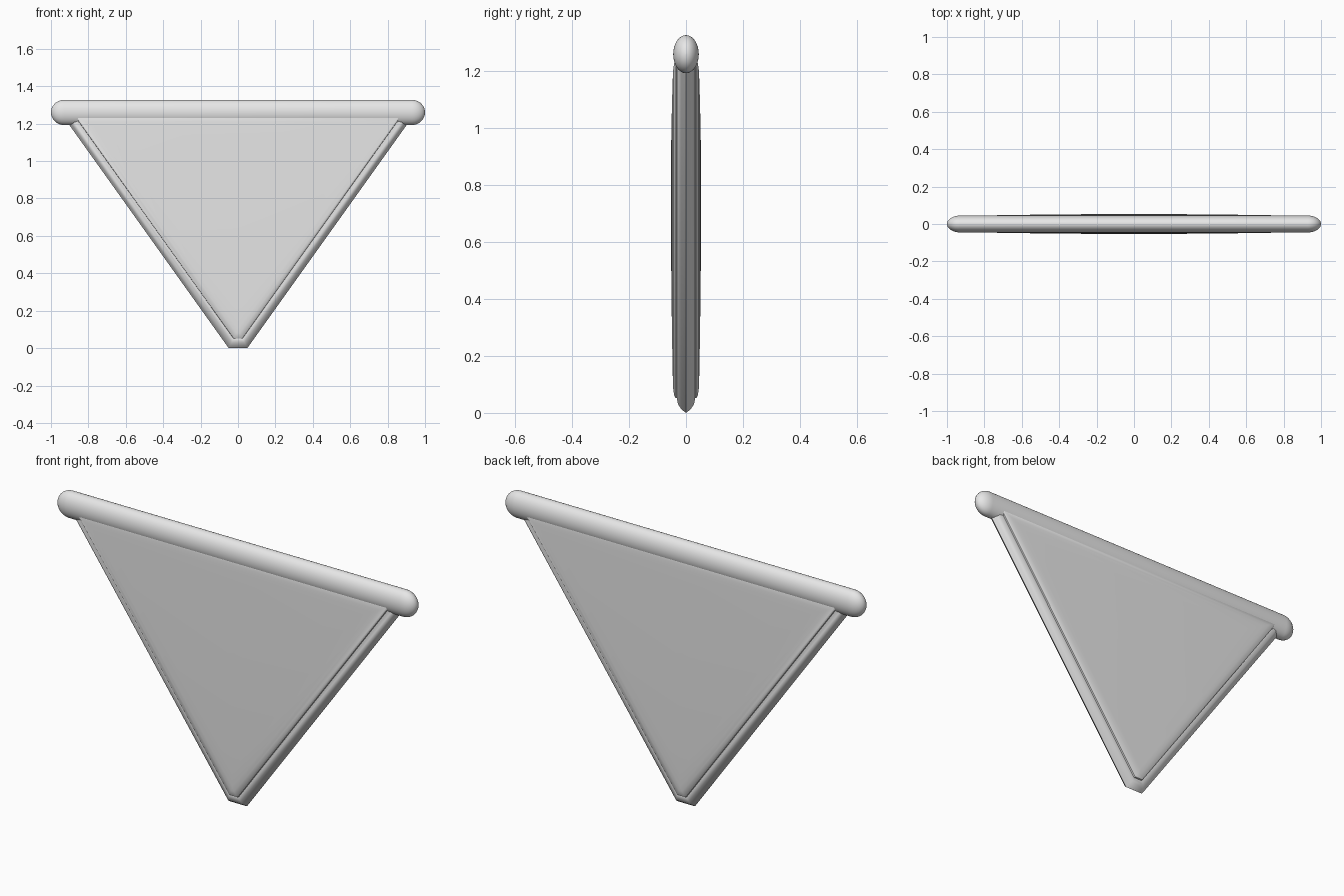
import bpy, bmesh, math

if "Cube" in bpy.data.objects:
    bpy.data.objects.remove(bpy.data.objects["Cube"])

grey = bpy.data.materials.new("plain grey")
grey.diffuse_color = (0.8, 0.8, 0.8, 1)
grey.use_nodes = True
grey.node_tree.nodes["Principled BSDF"].inputs["Base Color"].default_value = grey.diffuse_color

SLOPE = 0.714                              # sideways run of the slanted edges per unit height
STRETCH = math.sqrt(1 + SLOPE * SLOPE)
TOP = 1.29


def outline(d):
    """Blunt-tipped triangle in x/z, moved inwards by d on every side."""
    z0 = max(d, (d * STRETCH - 0.05) / SLOPE)
    z1 = TOP - d
    half = lambda z: max(0.0, 0.05 + SLOPE * z - d * STRETCH)
    return [(-half(z0), z0), (half(z0), z0), (half(z1), z1), (-half(z1), z1)]


def loft(name, loops, closed=False, angle=30):
    """Skin a list of equal-length point loops, capping the ends unless closed."""
    bm = bmesh.new()
    rings = [[bm.verts.new(p) for p in loop] for loop in loops]
    n = len(rings[0])
    for a, b in zip(rings, rings[1:] + rings[:1] if closed else rings[1:]):
        for i in range(n):
            j = (i + 1) % n
            bm.faces.new((a[i], a[j], b[j], b[i]))
    if not closed:
        bm.faces.new(rings[0])
        bm.faces.new(rings[-1][::-1])
    bmesh.ops.remove_doubles(bm, verts=bm.verts, dist=0.0002)
    bmesh.ops.recalc_face_normals(bm, faces=bm.faces)
    me = bpy.data.meshes.new(name)
    bm.to_mesh(me)
    bm.free()
    me.materials.append(grey)
    ob = bpy.data.objects.new(name, me)
    bpy.context.collection.objects.link(ob)
    bpy.ops.object.select_all(action='DESELECT')
    ob.select_set(True)
    bpy.context.view_layer.objects.active = ob
    bpy.ops.object.shade_smooth_by_angle(angle=math.radians(angle))
    return ob


def layer(d, y):
    return [(x, y, z) for x, z in outline(d)]


# Rounded rim running round the slanted sides and blunt tip
rim = [(0.012, 0.016), (0.03, 0.028), (0.045, 0.031), (0.06, 0.024)]
section = [(0, 0)] + rim + [(d, -y) for d, y in reversed(rim)]
loft("side_rim", [layer(d, y) for d, y in section], closed=True, angle=45)

# Softly domed panel with a bevelled border, the same on both faces
dome = [(0.05, 0.022), (0.052, 0.036), (0.06, 0.041), (0.08, 0.0445), (0.1, 0.046)]
for i in range(1, 9):
    t = i / 8
    dome.append((0.1 + 0.39 * t, 0.046 + 0.007 * (1 - (1 - t) ** 2)))
section = [(d, -y) for d, y in reversed(dome)] + dome
loft("panel", [layer(d, y) for d, y in section])

# Oval top bar with rounded ends
stations = []
for i in range(10):
    a = math.radians(89 - i * 89 / 9)
    stations.append((0.93 + 0.07 * math.sin(a), math.cos(a)))
stations = [(-x, r) for x, r in stations] + stations[::-1]
SIDES = 32
loops = []
for x, r in stations:
    loops.append([(x, 0.045 * r * math.cos(k * math.tau / SIDES),
                   1.26 + 0.067 * r * math.sin(k * math.tau / SIDES))
                  for k in range(SIDES)])
loft("top_bar", loops, angle=40)
